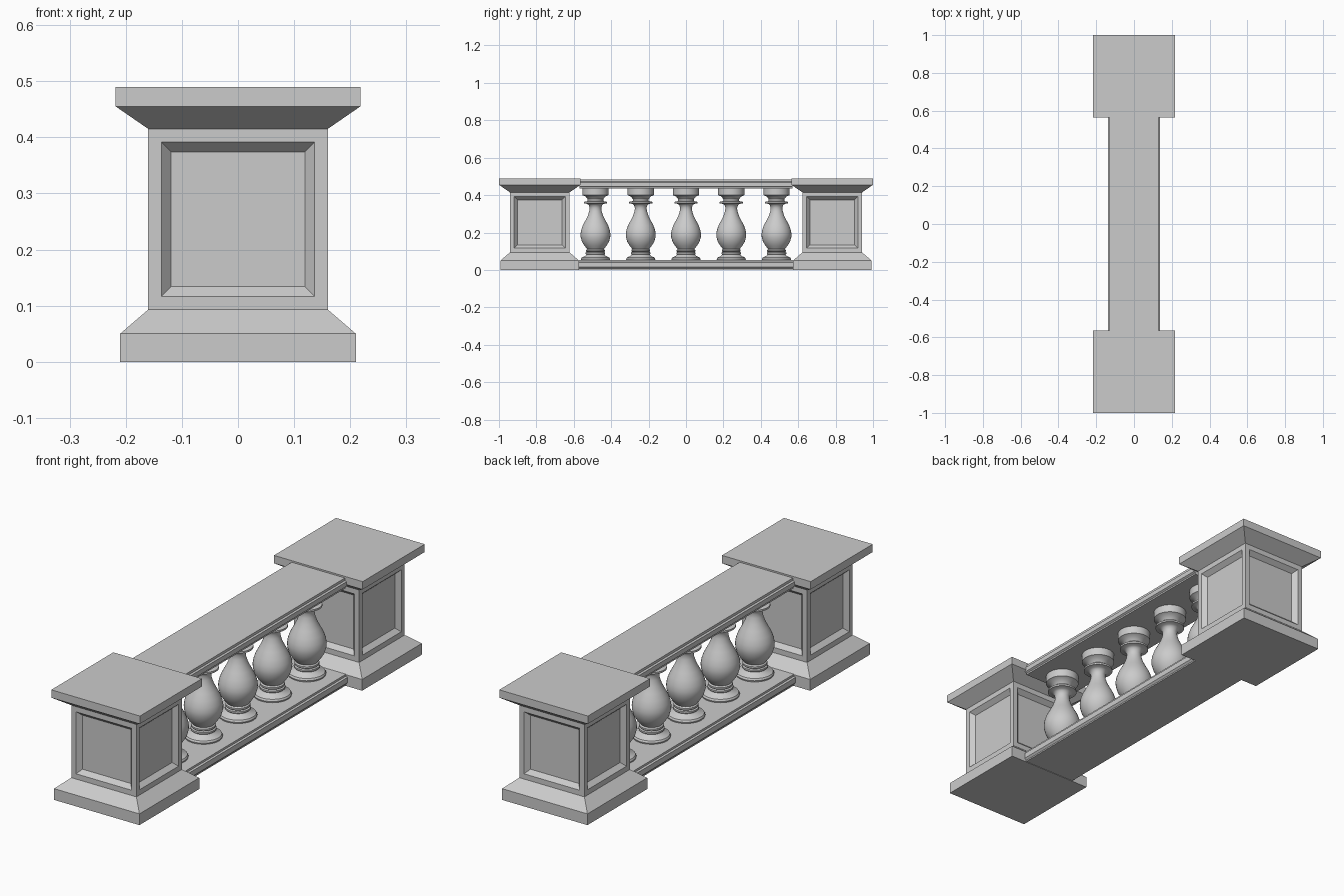
import bpy, bmesh, math

cube = bpy.data.objects.get("Cube")
if cube:
    bpy.data.objects.remove(cube, do_unlink=True)

stone = bpy.data.materials.new("grey_stone")
stone.use_nodes = True
colour = (0.6, 0.6, 0.6, 1)
stone.diffuse_color = colour
stone.node_tree.nodes["Principled BSDF"].inputs["Base Color"].default_value = colour


def finish(bm, name, location=(0, 0, 0)):
    bmesh.ops.recalc_face_normals(bm, faces=bm.faces)
    mesh = bpy.data.meshes.new(name)
    bm.to_mesh(mesh)
    bm.free()
    mesh.materials.append(stone)
    obj = bpy.data.objects.new(name, mesh)
    obj.location = location
    bpy.context.collection.objects.link(obj)
    return obj


def turned(profile, sides, turn=0.0, scale=1.0):
    """Stack rings of (radius, height) into a closed solid; returns mesh and side faces per band."""
    bm = bmesh.new()
    rings = [[bm.verts.new((r * scale * math.cos(turn + math.tau * i / sides),
                            r * scale * math.sin(turn + math.tau * i / sides), z))
              for i in range(sides)] for r, z in profile]
    bands = [[bm.faces.new((a[i], a[(i + 1) % sides], b[(i + 1) % sides], b[i]))
              for i in range(sides)] for a, b in zip(rings, rings[1:])]
    bm.faces.new(rings[0][::-1])
    bm.faces.new(rings[-1])
    return bm, bands


# Square piers with sloped base, flared cap and recessed panels on all sides
PIER = [(0.21, 0), (0.21, 0.05), (0.16, 0.093), (0.16, 0.415), (0.218, 0.455), (0.218, 0.49)]
for name, y in (("front_pier", -0.782), ("back_pier", 0.782)):
    bm, bands = turned(PIER, 4, math.pi / 4, math.sqrt(2))
    bmesh.ops.recalc_face_normals(bm, faces=bm.faces)
    bmesh.ops.inset_individual(bm, faces=bands[2], thickness=0.033)
    bmesh.ops.inset_individual(bm, faces=bands[2], thickness=0.025, depth=-0.02)
    finish(bm, name, (0, y, 0))


# Moulded rails: half profile mirrored across x and run along y
def rail(name, half, length):
    bm = bmesh.new()
    outline = half + [(-x, z) for x, z in reversed(half)]
    face = bm.faces.new([bm.verts.new((x, -length / 2, z)) for x, z in outline])
    ext = bmesh.ops.extrude_face_region(bm, geom=[face])
    verts = [v for v in ext["geom"] if isinstance(v, bmesh.types.BMVert)]
    bmesh.ops.translate(bm, verts=verts, vec=(0, length, 0))
    return finish(bm, name)


rail("bottom_rail", [(0.13, 0.002), (0.13, 0.008), (0.138, 0.016), (0.138, 0.04),
                     (0.13, 0.043), (0.13, 0.052)], 1.145)
rail("top_rail", [(0.13, 0.435), (0.13, 0.442), (0.138, 0.447), (0.138, 0.468),
                  (0.131, 0.472), (0.131, 0.483)], 1.14)

# Turned balusters
BALUSTER = [(0.076, 0.05), (0.078, 0.058), (0.074, 0.066), (0.056, 0.074), (0.048, 0.082),
            (0.052, 0.086), (0.052, 0.093), (0.046, 0.096), (0.05, 0.1), (0.05, 0.107),
            (0.045, 0.112), (0.058, 0.128), (0.072, 0.15), (0.079, 0.175), (0.08, 0.192),
            (0.077, 0.212), (0.068, 0.238), (0.054, 0.264), (0.041, 0.29), (0.033, 0.315),
            (0.031, 0.332), (0.036, 0.347), (0.044, 0.353), (0.062, 0.356), (0.062, 0.364),
            (0.042, 0.368), (0.042, 0.378), (0.052, 0.392), (0.07, 0.4), (0.07, 0.437)]
for i in range(5):
    bm, _ = turned(BALUSTER, 32)
    baluster = finish(bm, f"baluster_{i + 1}", (0, (i - 2) * 0.242, 0))
    bpy.ops.object.select_all(action="DESELECT")
    baluster.select_set(True)
    bpy.context.view_layer.objects.active = baluster
    bpy.ops.object.shade_smooth_by_angle(angle=math.radians(35))
